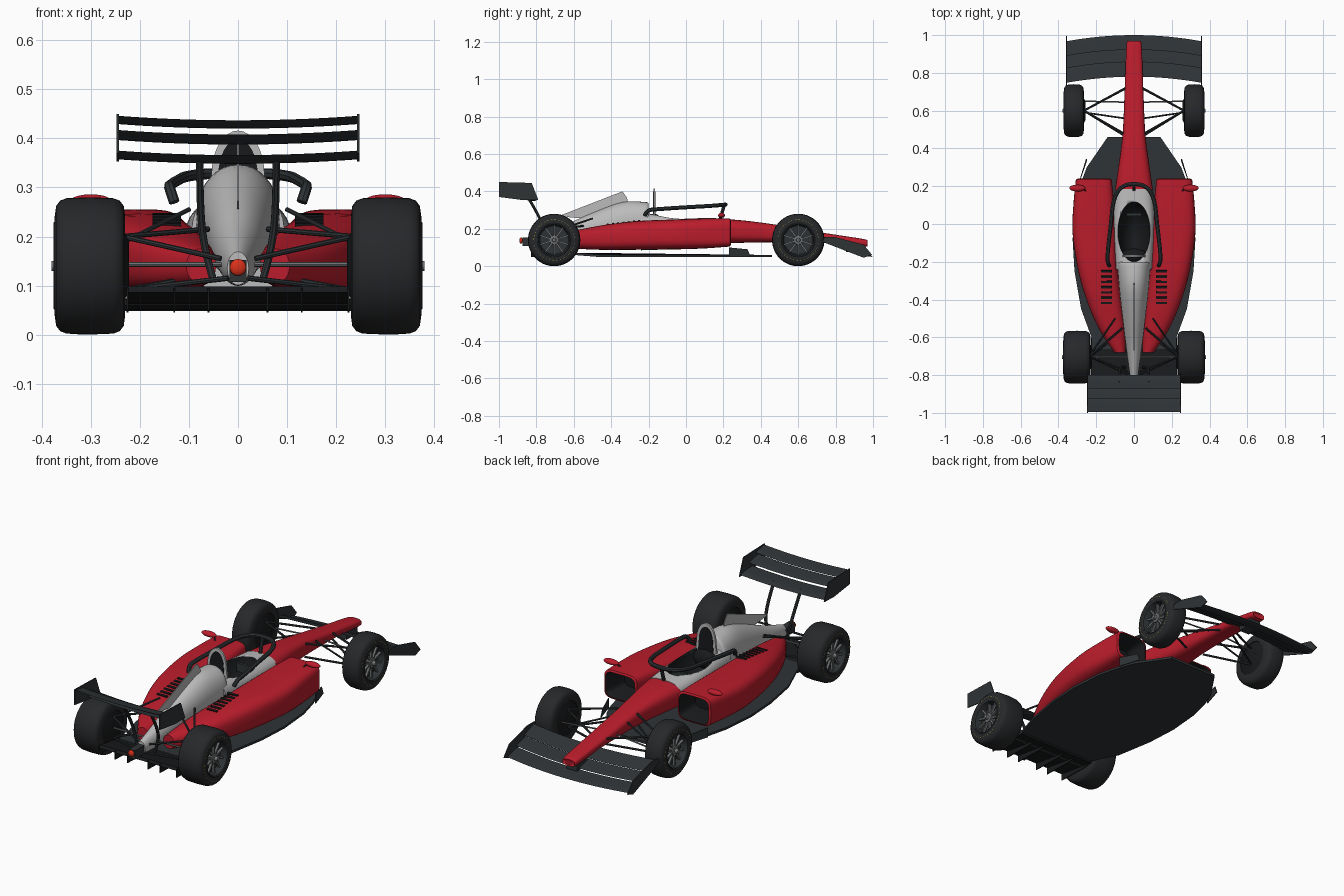
import bpy, bmesh, math
from math import sin, cos, pi, radians
from mathutils import Vector, Matrix

if "Cube" in bpy.data.objects:
    bpy.data.objects.remove(bpy.data.objects["Cube"])

def material(name, rgb):
    m = bpy.data.materials.new(name)
    m.diffuse_color = (*rgb, 1)
    m.use_nodes = True
    m.node_tree.nodes["Principled BSDF"].inputs["Base Color"].default_value = m.diffuse_color
    return m

RED = material("red_paint", (0.5, 0.012, 0.025))
CARBON = material("carbon", (0.028, 0.033, 0.036))
BLACK = material("black", (0.009, 0.01, 0.011))
RUBBER = material("rubber", (0.02, 0.021, 0.023))
METAL = material("metal", (0.16, 0.165, 0.17))
SILVER = material("silver", (0.5, 0.5, 0.5))
YELLOW = material("yellow", (0.5, 0.4, 0.04))
LAMP = material("lamp_red", (0.7, 0.03, 0.01))

def add(name, bm, *mats):
    bmesh.ops.recalc_face_normals(bm, faces=bm.faces)
    me = bpy.data.meshes.new(name)
    bm.to_mesh(me)
    bm.free()
    ob = bpy.data.objects.new(name, me)
    bpy.context.collection.objects.link(ob)
    for m in mats:
        me.materials.append(m)
    bpy.ops.object.select_all(action='DESELECT')
    ob.select_set(True)
    bpy.context.view_layer.objects.active = ob
    bpy.ops.object.shade_smooth_by_angle(angle=radians(35))
    return ob

def smooth(secs, sub=5):
    """Catmull-Rom interpolation of cross-section parameters"""
    out = []
    for i in range(len(secs) - 1):
        p0, p1, p2, p3 = (secs[max(0, min(len(secs) - 1, i + k))] for k in (-1, 0, 1, 2))
        for j in range(sub):
            t = j / sub
            out.append(tuple(b + 0.5 * t * (c - a + t * (2*a - 5*b + 4*c - d + t * (3*(b - c) + d - a)))
                             for a, b, c, d in zip(p0, p1, p2, p3)))
    return out + [secs[-1]]

def loft(name, secs, mats, s=1, dark=0, n=36):
    """Superellipse rings (y, cx, cz, rx, rz, exponent); first `dark` spans use the second material"""
    bm = bmesh.new()
    rings = []
    for y, cx, cz, rx, rz, e in secs:
        f = lambda v: math.copysign(abs(v) ** (2 / e), v)
        rings.append([bm.verts.new((s * (cx + rx * f(cos(2*pi*k/n))), y, cz + rz * f(sin(2*pi*k/n)))) for k in range(n)])
    for i, (a, b) in enumerate(zip(rings, rings[1:])):
        for k in range(n):
            bm.faces.new((a[k], a[k-1], b[k-1], b[k])).material_index = int(i < dark)
    bm.faces.new(rings[0]).material_index = int(dark > 0)
    bm.faces.new(rings[-1])
    return add(name, bm, *mats)

def plate(name, pts, thick, mat):
    bm = bmesh.new()
    f = bm.faces.new([bm.verts.new(p) for p in pts])
    new = bmesh.ops.extrude_face_region(bm, geom=[f])['geom']
    bmesh.ops.translate(bm, vec=thick, verts=[v for v in new if isinstance(v, bmesh.types.BMVert)])
    return add(name, bm, mat)

def lathe(name, prof, s, y, z, mat, n=56, dashed=False):
    """Spin (radius, x) profile about the axle"""
    bm = bmesh.new()
    rings = [[bm.verts.new((s * x, y + r * cos(2*pi*k/n), z + r * sin(2*pi*k/n))) for k in range(n)] for r, x in prof]
    for a, b in zip(rings, rings[1:]):
        for k in range(n):
            if not (dashed and k % 2):
                bm.faces.new((a[k], a[k-1], b[k-1], b[k]))
    return add(name, bm, mat)

def block(name, loc, size, mat, rot=None):
    bm = bmesh.new()
    bmesh.ops.create_cube(bm, size=1, matrix=Matrix.Translation(loc) @ (rot or Matrix()) @ Matrix.Diagonal((*size, 1)))
    return add(name, bm, mat)

def ball(name, loc, radii, mat):
    bm = bmesh.new()
    bmesh.ops.create_uvsphere(bm, u_segments=32, v_segments=16, radius=1,
                              matrix=Matrix.Translation(loc) @ Matrix.Diagonal((*radii, 1)))
    return add(name, bm, mat)

def tube(name, pts, r, mat, curved=False):
    cu = bpy.data.curves.new(name, 'CURVE')
    cu.dimensions, cu.bevel_depth, cu.bevel_resolution, cu.use_fill_caps = '3D', r, 2, True
    sp = cu.splines.new('NURBS' if curved else 'POLY')
    sp.points.add(len(pts) - 1)
    for p, co in zip(sp.points, pts):
        p.co = (*co, 1)
    sp.use_endpoint_u, sp.order_u = True, 3
    cu.materials.append(mat)
    ob = bpy.data.objects.new(name, cu)
    bpy.context.collection.objects.link(ob)
    bpy.ops.object.select_all(action='DESELECT')
    ob.select_set(True)
    bpy.context.view_layer.objects.active = ob
    bpy.ops.object.convert(target='MESH')
    bpy.ops.object.shade_smooth_by_angle(angle=radians(40))

def aerofoil(name, span, lead, trail, bow, sweep, t):
    """Cambered slat from lead (y, z) to trail (y, z), bowed up and swept back at the tips"""
    bm = bmesh.new()
    rings = []
    for i in range(17):
        u = i / 8 - 1
        ring = []
        for side, fs in ((1, (0, .1, .3, .6, 1)), (-1, (.97, .6, .3, .1))):
            for f in fs:
                y = lead[0] + (trail[0] - lead[0]) * f - sweep * u * u
                z = lead[1] + (trail[1] - lead[1]) * f ** 1.3 + bow * u * u
                ring.append(bm.verts.new((span * u, y, z + side * t * math.sqrt(f) * (1 - f) * 1.3)))
        rings.append(ring)
    for a, b in zip(rings, rings[1:]):
        for k in range(len(a)):
            bm.faces.new((a[k], a[k-1], b[k-1], b[k]))
    bm.faces.new(rings[0])
    bm.faces.new(rings[-1])
    return add(name, bm, CARBON)

# Nose and cockpit tub
loft("nose", smooth([(.965, 0, .122, .03, .012, 2.5), (.95, 0, .125, .04, .02, 2.8), (.75, 0, .15, .048, .026, 3),
     (.48, 0, .175, .06, .047, 3), (.3, 0, .185, .083, .06, 3), (.18, 0, .187, .1, .066, 3)]), [RED])
tub = loft("cockpit_tub", smooth([(.185, 0, .187, .098, .068, 3), (0, 0, .18, .108, .085, 3.5),
           (-.24, 0, .185, .095, .1, 3.2)]), [SILVER])
cutter = ball("cockpit_cutter", (0, -.04, .28), (.087, .16, .15), BLACK)
cutter.hide_render = True
mod = tub.modifiers.new("opening", 'BOOLEAN')
mod.operation, mod.solver, mod.object, mod.material_mode = 'DIFFERENCE', 'EXACT', cutter, 'TRANSFER'
bpy.context.view_layer.objects.active = tub
bpy.ops.object.modifier_apply(modifier="opening")
bpy.data.objects.remove(cutter)
block("steering_wheel", (0, .05, .225), (.08, .014, .045), CARBON)
ball("headrest", (0, -.17, .23), (.075, .04, .05), BLACK)

# Engine cover, fin and air intake
loft("engine_cover", smooth([(-.2, 0, .235, .07, .1, 2.2), (-.22, 0, .235, .085, .108, 2.2), (-.34, 0, .23, .078, .112, 2.1),
     (-.5, 0, .2, .06, .085, 2), (-.65, 0, .16, .042, .06, 2), (-.8, 0, .135, .022, .034, 2)]), [SILVER])
plate("fin", [(-.002, *p) for p in ((-.31, .33), (-.315, .365), (-.34, .4), (-.67, .272), (-.66, .265), (-.5, .25))], (.004, 0, 0), SILVER)
for nm, w, h, t, m in (("intake_frame", .054, .09, .01, SILVER), ("intake_opening", .04, .072, .014, BLACK)):
    arch = [(w * cos(pi * k / 16), -.17 - t / 2, .326 + h * sin(pi * k / 16)) for k in range(17)]
    plate(nm, [(w * 1.15, -.17 - t / 2, .25)] + arch + [(-w * 1.15, -.17 - t / 2, .25)], (0, t, 0), m)

# Halo
half = [(.13, -.22, .27), (.14, -.21, .3), (.14, -.15, .305), (.122, 0, .315), (.11, .13, .322), (.07, .2, .328)]
tube("halo", half + [(0, .215, .33)] + [(-x, y, z) for x, y, z in half[::-1]], .011, CARBON, True)
tube("halo_pillar", [(0, .205, .33), (0, .18, .24)], .009, CARBON)

# Floor, diffuser and gearbox
edge = [(.14, .46), (.25, .3), (.28, .22), (.31, .1), (.325, -.08), (.315, -.25), (.28, -.45), (.225, -.6), (.225, -.68)]
plate("floor", [(x, y, .048 + .012 * (y < -.5)) for x, y in edge + [(-x, y) for x, y in edge[::-1]]], (0, 0, .012), CARBON)
plate("diffuser", [(-.225, -.6, .062), (-.225, -.82, .098), (-.225, -.83, .086), (-.225, -.6, .05)], (.45, 0, 0), BLACK)
for x in (-.225, -.13, -.06, .06, .13, .225):
    plate("diffuser_strake", [(x - .002, *p) for p in ((-.6, .052), (-.83, .095), (-.83, .05), (-.66, .045))], (.004, 0, 0), BLACK)
block("crash_structure", (0, -.82, .13), (.035, .11, .045), CARBON)
ball("rear_lamp", (0, -.882, .137), (.017, .009, .017), LAMP)

# Rear wing
for i, (l, t, th) in enumerate((((-.8, .352), (-.895, .366), .012), ((-.87, .39), (-.945, .408), .009), ((-.925, .422), (-.995, .437), .007))):
    aerofoil(f"rear_wing_slat_{i+1}", .243, l, t, .009, 0, th)

# Front wing
for i, (l, t) in enumerate((((1.0, .052), (.915, .072)), ((.925, .082), (.85, .105)), ((.86, .112), (.78, .142)))):
    aerofoil(f"front_wing_slat_{i+1}", .355, l, t, .004, .032, .008)
block("nose_pylon", (0, .9, .1), (.06, .09, .05), CARBON)

def wheel(pos, s, y, xi, xo):
    R = .138
    z = .14
    lathe(f"{pos}_tyre", [(.088, xi), (.1, xi), (.122, xi + .003), (.133, xi + .011), (R, xi + .024), (.14, (xi + xo) / 2),
          (R, xo - .024), (.133, xo - .011), (.122, xo - .003), (.1, xo), (.088, xo), (.085, xo - .01), (.085, xi + .01), (.088, xi)], s, y, z, RUBBER)
    lathe(f"{pos}_rim", [(.09, xo), (.088, xo + .002), (.083, xo), (.078, xo - .02), (.076, xo - .035), (.03, xo - .04), (.0001, xo - .04)], s, y, z, CARBON)
    lathe(f"{pos}_hub", [(.026, xo - .04), (.024, xo - .012), (.012, xo - .01), (.01, xo + .006), (.0001, xo + .006)], s, y, z, METAL, 24)
    lathe(f"{pos}_brake_drum", [(.088, xi + .004), (.07, xi + .002), (.05, xi - .008), (.0001, xi - .008)], s, y, z, BLACK, 40)
    lathe(f"{pos}_tyre_marking", [(.108, xo + .0005), (.1095, xo + .0003)], s, y, z, YELLOW, 72, True)
    for k in range(10):
        rot = Matrix.Rotation(k * pi / 5, 4, 'X')
        block(f"{pos}_spoke", Vector((s * (xo - .022), y, z)) + rot @ Vector((0, 0, .05)), (.012, .009, .06), METAL, rot)

# Paired parts
pod = [(.235, .213, .18, .095, .075, 5), (.1, .213, .175, .108, .08, 4), (-.05, .21, .17, .115, .08, 3.5),
       (-.25, .19, .165, .105, .077, 3.2), (-.42, .155, .155, .09, .068, 3), (-.56, .115, .145, .068, .053, 2.6), (-.68, .075, .14, .03, .035, 2.2)]
for s, side in ((1, "right"), (-1, "left")):
    duct = [(.13, .205, .18, .06, .045, 4), (.225, .213, .18, .08, .06, 5), (.24, .213, .18, .085, .066, 5)]
    loft(f"{side}_sidepod", duct + smooth(pod), [RED, BLACK], s, 2)
    for k in range(7):
        y = -.25 - k * .028
        block(f"{side}_louvre", (s * .145, y, .242 + (y + .25) * .112), (.058, .011, .01), BLACK, Matrix.Rotation(radians(15), 4, 'X'))
    ball(f"{side}_mirror", (s * .3, .19, .272), (.042, .018, .014), RED)
    tube(f"{side}_mirror_stalk", [(s * .27, .19, .27), (s * .25, .17, .245)], .004, CARBON)
    plate(f"{side}_floor_fence", [(s * .25, .345, .05), (s * .285, .23, .05), (s * .285, .23, .1), (s * .25, .33, .09)], (s * .004, 0, 0), CARBON)
    plate(f"{side}_rear_endplate", [(s * .243, *p) for p in ((-1, .45), (-.825, .445), (-.79, .355), (-.87, .353), (-1, .37))], (s * .005, 0, 0), CARBON)
    plate(f"{side}_front_endplate", [(s * .355, *p) for p in ((.74, .155), (.8, .155), (.95, .115), (.995, .06), (.95, .045), (.73, .13))], (s * .005, 0, 0), CARBON)
    tube(f"{side}_rear_wing_pylon", [(s * .05, -.76, .11), (s * .068, -.75, .17), (s * .078, -.78, .26), (s * .078, -.84, .36)], .008, CARBON, True)
    # Suspension arms: outboard point, inboard points
    for nm, out, inner in (
        ("front_upper_arm", (.265, .6, .19), ((.045, .72, .165), (.055, .48, .205))),
        ("front_lower_arm", (.265, .6, .1), ((.04, .72, .135), (.055, .47, .14))),
        ("rear_upper_arm", (.235, -.7, .2), ((.06, -.55, .215), (.035, -.78, .155))),
        ("rear_lower_arm", (.235, -.7, .09), ((.07, -.58, .12), (.02, -.8, .115)))):
        for p in inner:
            tube(f"{side}_{nm}", [(s * out[0], *out[1:]), (s * p[0], *p[1:])], .0055, CARBON)
    tube(f"{side}_front_pushrod", [(s * .26, .59, .1), (s * .055, .56, .19)], .0045, CARBON)
    tube(f"{side}_rear_pushrod", [(s * .23, -.69, .19), (s * .1, -.5, .255)], .005, CARBON)
    tube(f"{side}_steering_rod", [(s * .27, .65, .14), (s * .04, .645, .16)], .004, METAL)
    tube(f"{side}_driveshaft", [(s * .24, -.705, .143), (s * .03, -.705, .143)], .005, METAL)
    wheel(f"{side}_front", s, .6, .265, .372)
    wheel(f"{side}_rear", s, -.705, .23, .374)
